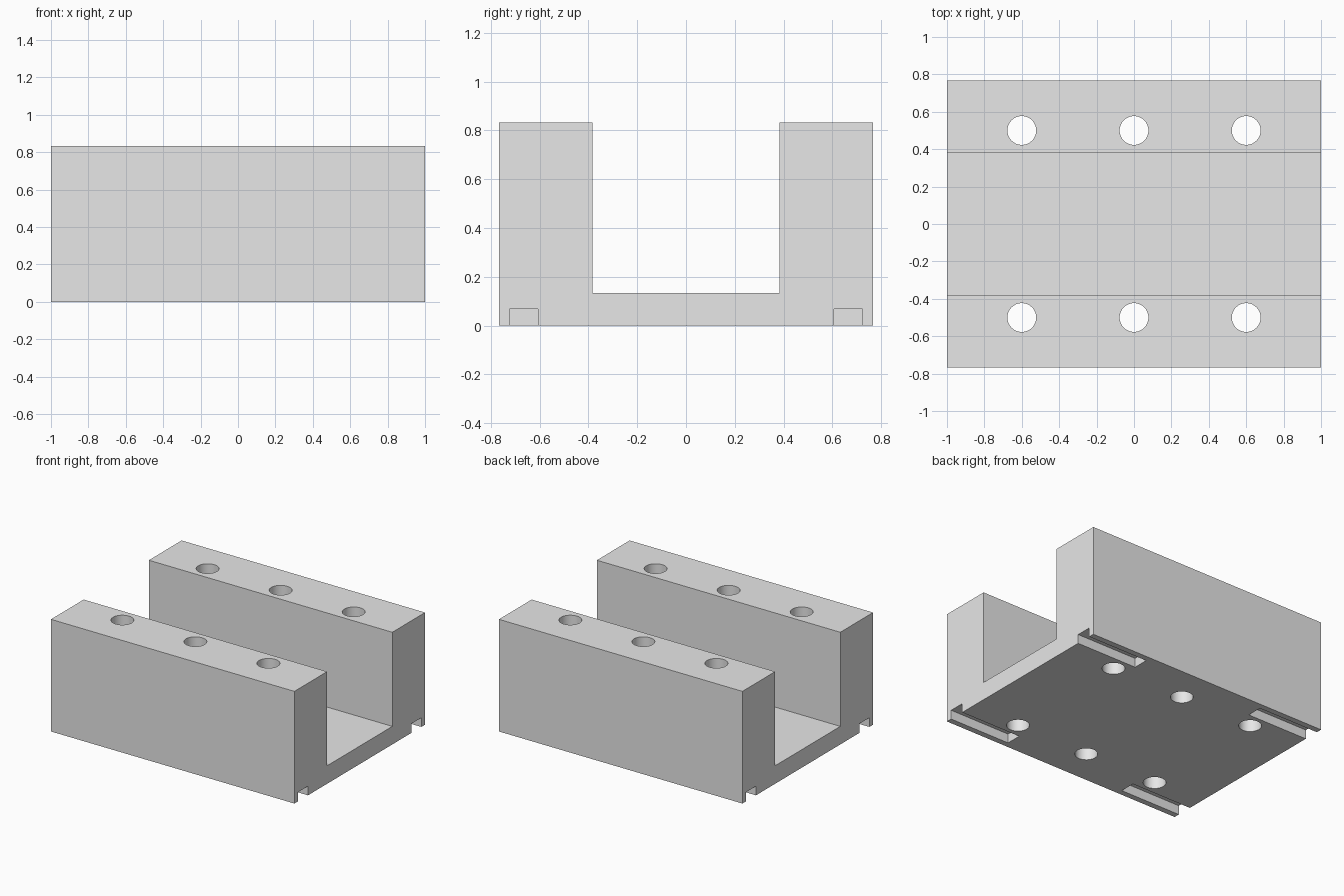
import bpy, bmesh
from mathutils import Matrix, Vector

cube = bpy.data.objects.get("Cube")
if cube:
    bpy.data.objects.remove(cube, do_unlink=True)

LENGTH, WIDTH, HEIGHT = 2.0, 1.533, 0.833
CHANNEL, FLOOR = 0.765, 0.134
HOLE_R, HOLE_X, HOLE_Y = 0.077, 0.6, 0.5
SLOT_IN, SLOT_OUT, SLOT_LEN, SLOT_DEPTH = 0.607, 0.723, 0.5, 0.068

grey = bpy.data.materials.new("light grey metal")
grey.use_nodes = True
grey.diffuse_color = (0.8, 0.8, 0.8, 1)
grey.node_tree.nodes["Principled BSDF"].inputs["Base Color"].default_value = (0.8, 0.8, 0.8, 1)


def add_object(name, bm):
    bmesh.ops.recalc_face_normals(bm, faces=bm.faces[:])
    mesh = bpy.data.meshes.new(name)
    bm.to_mesh(mesh)
    bm.free()
    mesh.materials.append(grey)
    obj = bpy.data.objects.new(name, mesh)
    bpy.context.scene.collection.objects.link(obj)
    return obj


# U-shaped channel block, extruded along x
w, c = WIDTH / 2, CHANNEL / 2
profile = [(-w, 0), (w, 0), (w, HEIGHT), (c, HEIGHT),
           (c, FLOOR), (-c, FLOOR), (-c, HEIGHT), (-w, HEIGHT)]
bm = bmesh.new()
end = bm.faces.new([bm.verts.new((-LENGTH / 2, y, z)) for y, z in profile])
ext = bmesh.ops.extrude_face_region(bm, geom=[end], use_keep_orig=True)
moved = [g for g in ext["geom"] if isinstance(g, bmesh.types.BMVert)]
bmesh.ops.translate(bm, verts=moved, vec=(LENGTH, 0, 0))
block = add_object("channel_block", bm)

# Cutters: three through holes per wall, one open slot per bottom corner
OVER = 0.1
bm = bmesh.new()
for sy in (-1, 1):
    for x in (-HOLE_X, 0, HOLE_X):
        bmesh.ops.create_cone(bm, cap_ends=True, segments=48, radius1=HOLE_R, radius2=HOLE_R,
                              depth=HEIGHT + 2 * OVER,
                              matrix=Matrix.Translation((x, sy * HOLE_Y, HEIGHT / 2)))
    for sx in (-1, 1):
        size = Vector((SLOT_LEN + OVER, SLOT_OUT - SLOT_IN, SLOT_DEPTH + OVER))
        centre = Vector((sx * (LENGTH / 2 + (OVER - SLOT_LEN) / 2),
                         sy * (SLOT_IN + SLOT_OUT) / 2, (SLOT_DEPTH - OVER) / 2))
        bmesh.ops.create_cube(bm, size=1, matrix=Matrix.Translation(centre) @ Matrix.Diagonal(size).to_4x4())
cutter = add_object("hole_and_slot_cutter", bm)
cutter.hide_render = True

# Apply the cut and drop the cutter
cut = block.modifiers.new("holes and slots", 'BOOLEAN')
cut.operation = 'DIFFERENCE'
cut.solver = 'EXACT'
cut.object = cutter
bpy.ops.object.select_all(action='DESELECT')
block.select_set(True)
bpy.context.view_layer.objects.active = block
bpy.ops.object.modifier_apply(modifier=cut.name)
bpy.data.objects.remove(cutter, do_unlink=True)

# Round hole walls, crisp edges
bpy.ops.object.shade_smooth_by_angle()
